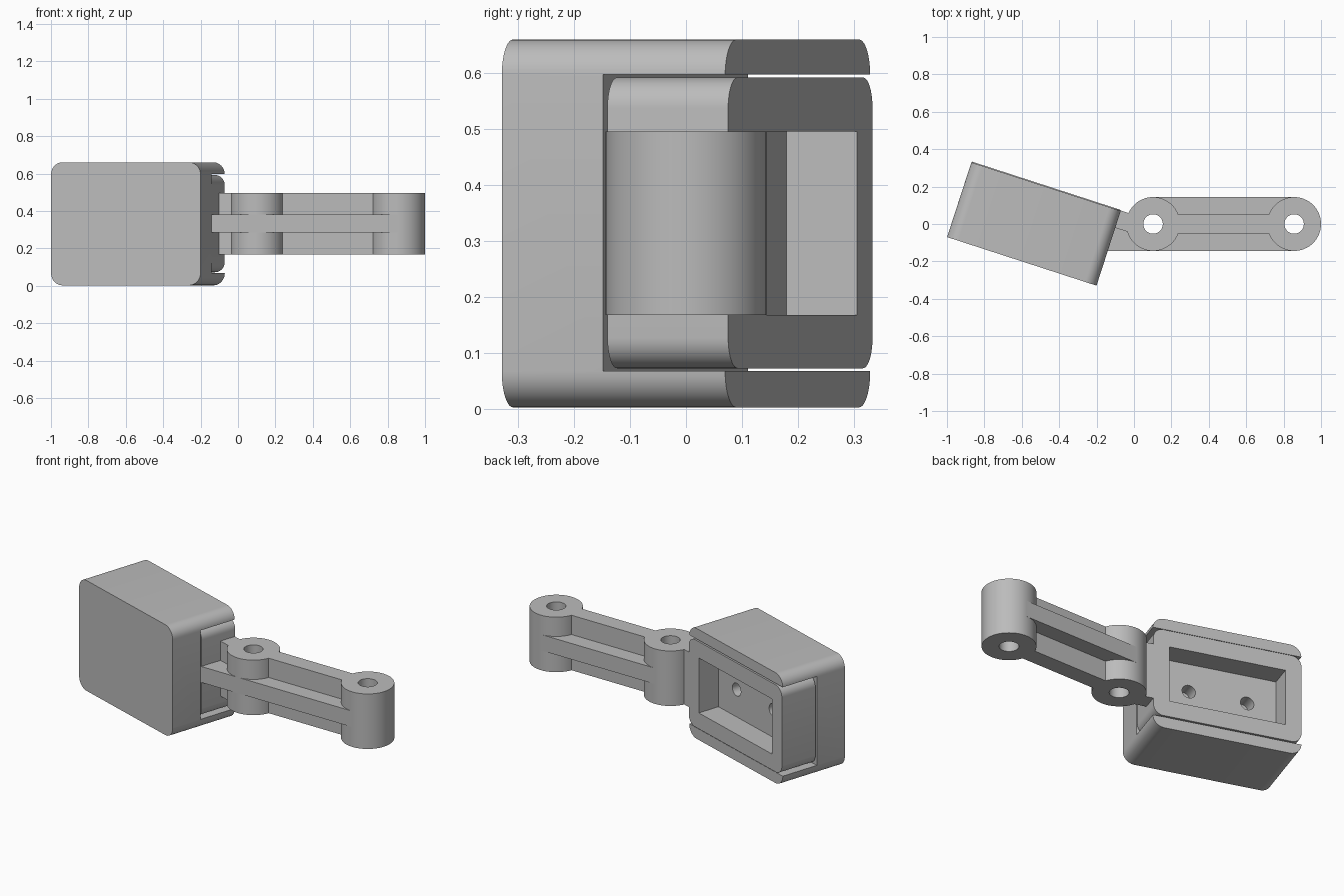
import bpy
from math import cos, sin, pi, radians
from mathutils import Matrix, Vector

cube = bpy.data.objects.get("Cube")
if cube:
    bpy.data.objects.remove(cube, do_unlink=True)

grey = bpy.data.materials.new("light_grey")
grey.use_nodes = True
colour = (0.5, 0.5, 0.5, 1)
grey.diffuse_color = colour
grey.node_tree.nodes["Principled BSDF"].inputs["Base Color"].default_value = colour

# Housing frame: x along its length, y towards its open back
HOUSING = Matrix.Translation((-0.535, 0, 0)) @ Matrix.Rotation(radians(-18), 4, 'Z')
# Swaps a flat outline in (x, z) so that it is extruded along y
UPRIGHT = Matrix(((1, 0, 0, 0), (0, 0, 1, 0), (0, 1, 0, 0), (0, 0, 0, 1)))
MID = 0.33
LOW, HIGH = 0.167, 0.495


def prism(name, outline, a, b, frame=Matrix()):
    """Extrude a flat outline from a to b along the frame's third axis."""
    n = len(outline)
    verts = [frame @ Vector((x, y, h)) for h in (a, b) for x, y in outline]
    faces = [tuple(reversed(range(n))), tuple(range(n, 2 * n))]
    faces += [(i, (i + 1) % n, n + (i + 1) % n, n + i) for i in range(n)]
    if frame.determinant() < 0:
        faces = [tuple(reversed(f)) for f in faces]
    mesh = bpy.data.meshes.new(name)
    mesh.from_pydata(verts, [], faces)
    mesh.materials.append(grey)
    ob = bpy.data.objects.new(name, mesh)
    bpy.context.collection.objects.link(ob)
    return ob


def rect(x0, x1, y0, y1):
    return [(x0, y0), (x1, y0), (x1, y1), (x0, y1)]


def circle(cx, cy, r, n=64):
    return [(cx + r * cos(2 * pi * i / n), cy + r * sin(2 * pi * i / n)) for i in range(n)]


def rounded(hx, z0, z1, r, steps=10):
    """Rounded rectangle centred on x = 0."""
    pts = []
    corners = [(hx - r, z1 - r), (r - hx, z1 - r), (r - hx, z0 + r), (hx - r, z0 + r)]
    for k, (cx, cz) in enumerate(corners):
        for i in range(steps + 1):
            t = (k + i / steps) * pi / 2
            pts.append((cx + r * cos(t), cz + r * sin(t)))
    return pts


def cut(ob, *cutters):
    """Subtract the cutters, keep the result and remove the cutters."""
    for c in cutters:
        mod = ob.modifiers.new("cut", 'BOOLEAN')
        mod.operation, mod.solver, mod.object = 'DIFFERENCE', 'EXACT', c
    dg = bpy.context.evaluated_depsgraph_get()
    mesh = bpy.data.meshes.new_from_object(ob.evaluated_get(dg))
    ob.modifiers.clear()
    ob.data = mesh
    for c in cutters:
        bpy.data.objects.remove(c, do_unlink=True)
    return ob


BACK = HOUSING @ UPRIGHT
parts = []

# Outer cover, a rounded block with a wide channel through its back
cover = prism("cover", rounded(0.42, 0.002, 0.66, 0.065), -0.21, 0.21, BACK)
cut(cover, prism("channel", rect(-0.6, 0.6, 0.067, 0.597), -0.02, 0.4, BACK))
parts.append(cover)

# Insert filling the channel, with a pocket and two screw holes
insert = prism("insert", rounded(0.418, 0.072, 0.592, 0.055), -0.012, 0.215, BACK)
cut(insert, prism("pocket", rect(-0.328, 0.328, LOW, HIGH), 0.082, 0.3, BACK),
    *[prism("screw_hole", circle(s * 0.165, MID, 0.038, 32), 0.0, 0.2, BACK) for s in (-1, 1)])
parts.append(insert)

# Neck joining the insert to the link
parts.append(prism("neck", rect(0.405, 0.5, 0.115, 0.212), LOW, HIGH, HOUSING))

# Link: two bosses, a flat web and an upright rib, bored at both ends
R, BORE = 0.144, 0.052
NEAR, FAR = 0.102, 0.856


def bores():
    return [prism("bore", circle(x, 0, BORE), 0, 1) for x in (NEAR, FAR)]


for name, x in (("near_boss", NEAR), ("far_boss", FAR)):
    parts.append(cut(prism(name, circle(x, 0, R), LOW, HIGH), *bores()))
parts.append(cut(prism("web", rect(NEAR, FAR, -R, R), 0.285, 0.38), *bores()))
parts.append(cut(prism("rib", rect(NEAR + 0.08, FAR - 0.08, -0.05, 0.05), LOW, HIGH)))
gusset = [(-0.145, -R), (NEAR, -R), (NEAR, -0.06), (-0.1, -0.02)]
parts.append(prism("web_gusset", gusset, 0.285, 0.38))

# Smooth the round walls and keep the edges sharp
bpy.ops.object.select_all(action='DESELECT')
for ob in parts:
    ob.select_set(True)
bpy.context.view_layer.objects.active = parts[0]
bpy.ops.object.shade_smooth_by_angle(angle=radians(30))
